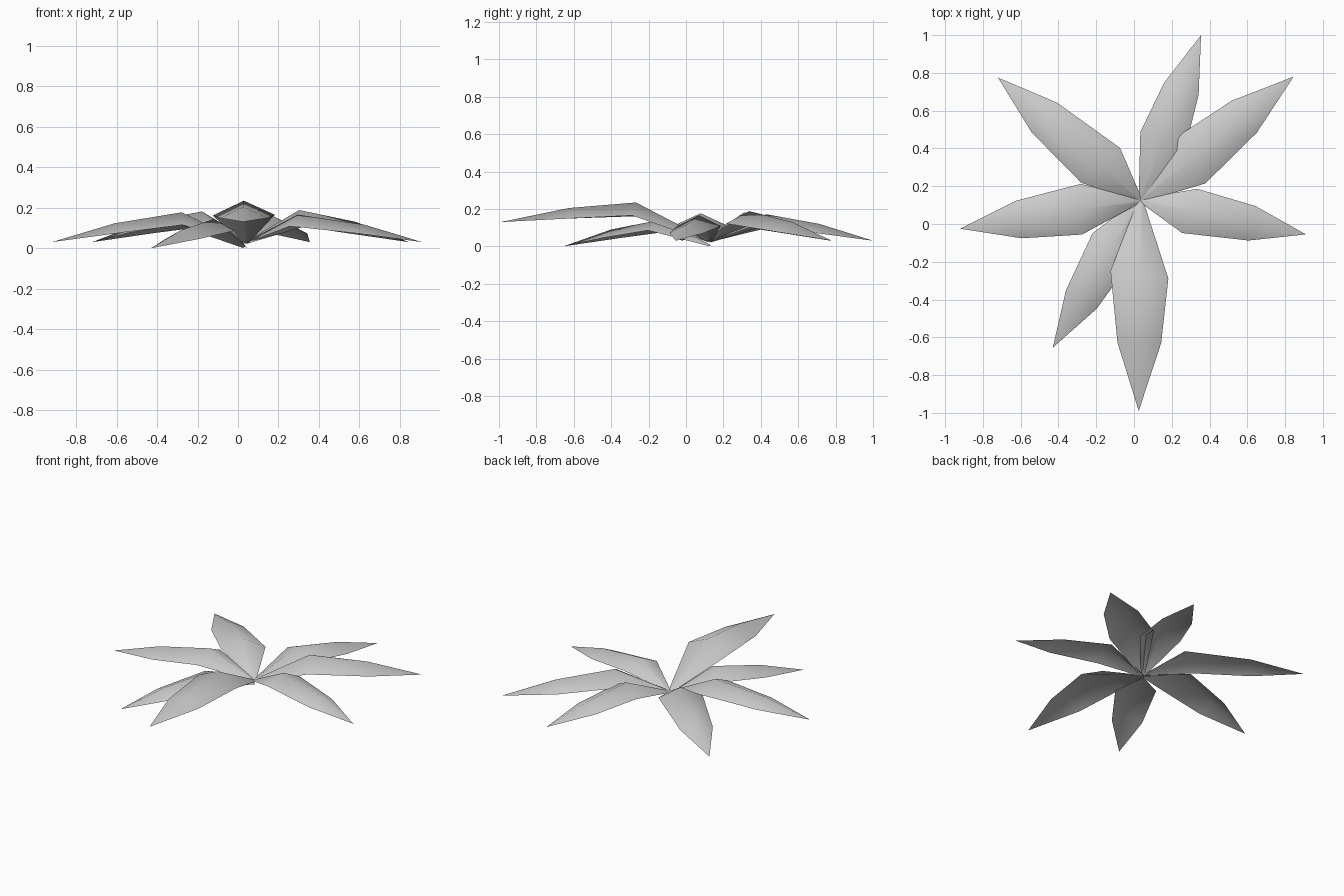
import bpy
import bmesh
from mathutils import Vector

default = bpy.data.objects.get("Cube")
if default:
    bpy.data.objects.remove(default, do_unlink=True)

# Single grey material
grey = bpy.data.materials.new("leaf_grey")
grey.use_nodes = True
grey.diffuse_color = (0.6, 0.6, 0.6, 1)
grey.node_tree.nodes["Principled BSDF"].inputs["Base Color"].default_value = grey.diffuse_color

# Shared leaf shape, as fractions of leaf length:
# (left station, right station, left half-width, right half-width, midrib rise, edge drop)
STATIONS = [
    (0, 0, 0.012, 0.012, 0, 0.008),
    (0.345, 0.31, 0.135, 0.14, 0.152, 0.064),
    (0.675, 0.675, 0.104, 0.104, 0.096, 0.05),
]


def build_leaf(name, base, tip, shift=0):
    """Arched leaf folded along its midrib; shift slides its widest part."""
    base, tip = Vector(base), Vector(tip)
    along = tip - base
    length = along.to_2d().length
    side = Vector((-along.y, along.x, 0)).normalized() * length
    up = Vector((0, 0, length))

    bm = bmesh.new()
    rows = []
    for i, (tl, tr, wl, wr, rise, drop) in enumerate(STATIONS):
        if i == 1:
            tl, tr = tl + shift, tr + shift
        left = base + along * tl + side * wl + up * (rise - drop)
        rib = base + along * (tl + tr) / 2 + side * (wl - wr) / 2 + up * rise
        right = base + along * tr - side * wr + up * (rise - drop)
        rows.append([bm.verts.new(p) for p in (left, rib, right)])

    # Two strips of blade, closed by triangles at the tip
    for near, far in zip(rows, rows[1:]):
        for k in range(2):
            bm.faces.new((near[k], near[k + 1], far[k + 1], far[k]))
    end = bm.verts.new(tip)
    for k in range(2):
        bm.faces.new((rows[-1][k], rows[-1][k + 1], end))
    for face in bm.faces:
        face.smooth = True
        face.normal_update()
        if face.normal.z < 0:
            face.normal_flip()

    mesh = bpy.data.meshes.new(name)
    bm.to_mesh(mesh)
    bm.free()
    mesh.materials.append(grey)
    leaf = bpy.data.objects.new(name, mesh)
    bpy.context.collection.objects.link(leaf)


# Seven leaves radiating from the crown
CROWN = (0.035, 0.125, 0.03)
build_leaf("front_leaf", CROWN, (0.025, -0.99, 0.13), 0.025)
build_leaf("left_leaf", CROWN, (0.91, -0.055, 0.03), -0.03)
build_leaf("back_left_leaf", CROWN, (0.845, 0.78, 0.03))
build_leaf("back_leaf", CROWN, (0.355, 1.0, 0.03), 0.02)
build_leaf("back_right_leaf", CROWN, (-0.72, 0.775, 0.03), -0.045)
build_leaf("right_leaf", CROWN, (-0.92, -0.025, 0.03))
build_leaf("front_right_leaf", (0.035, 0.13, 0.008), (-0.43, -0.655, 0.0))
